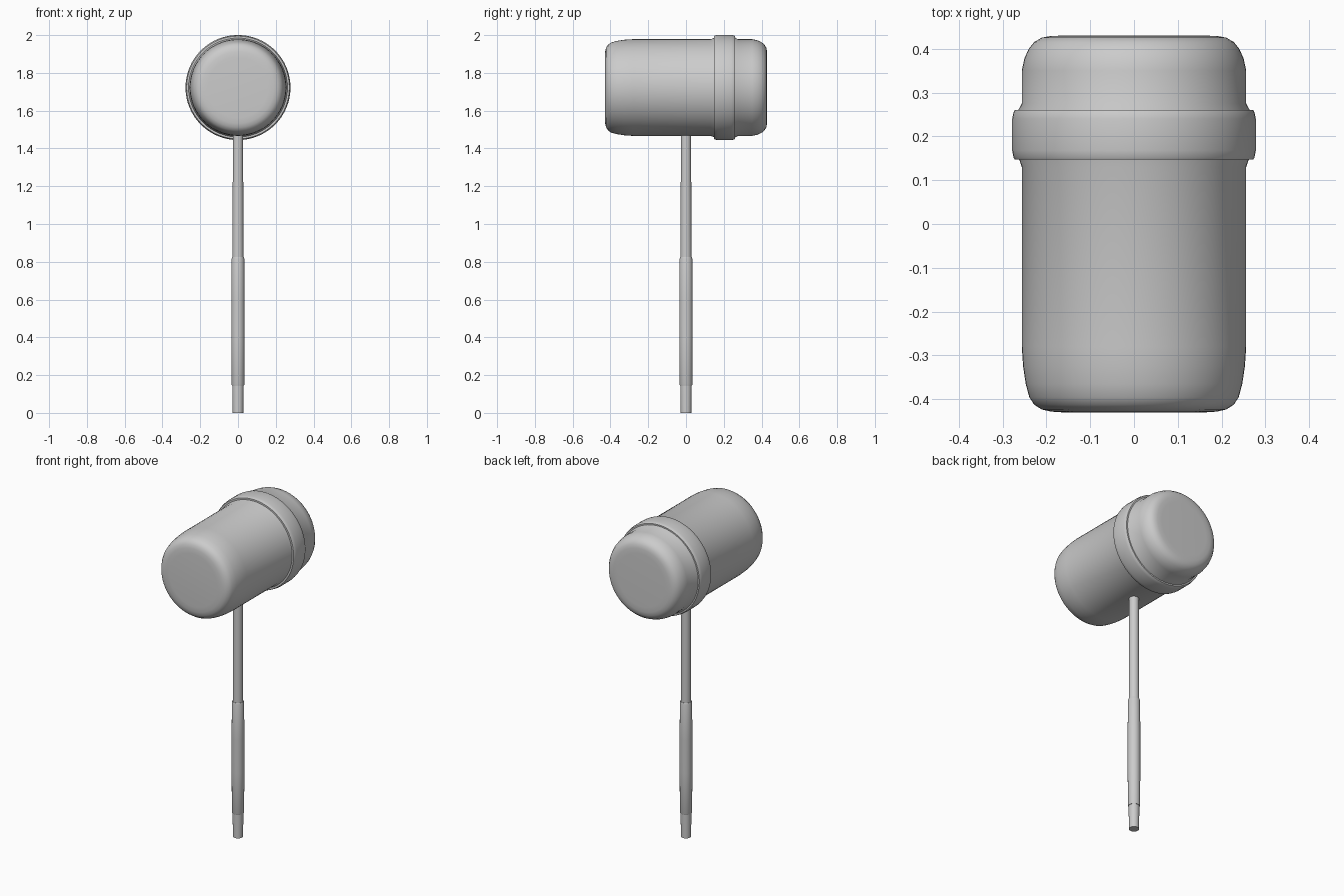
import bpy, bmesh, math
from mathutils import Matrix

if "Cube" in bpy.data.objects:
    bpy.data.objects.remove(bpy.data.objects["Cube"])

HEAD_Z = 1.7225


def lathe(name, profile, sides, matrix=None, closed=False):
    """Spin (radius, height) points around z, then place with matrix."""
    bm = bmesh.new()
    rings = [[bm.verts.new((r * math.cos(2 * math.pi * i / sides),
                            r * math.sin(2 * math.pi * i / sides), h))
              for i in range(sides)] for r, h in profile]
    pairs = list(zip(rings, rings[1:]))
    if closed:
        pairs.append((rings[-1], rings[0]))
    for a, b in pairs:
        for i in range(sides):
            j = (i + 1) % sides
            bm.faces.new((a[i], a[j], b[j], b[i]))
    if not closed:
        bm.faces.new(rings[0][::-1])
        bm.faces.new(rings[-1])
    if matrix:
        bm.transform(matrix)
    bmesh.ops.recalc_face_normals(bm, faces=bm.faces)
    mesh = bpy.data.meshes.new(name)
    bm.to_mesh(mesh)
    bm.free()
    obj = bpy.data.objects.new(name, mesh)
    bpy.context.collection.objects.link(obj)
    bpy.ops.object.select_all(action='DESELECT')
    obj.select_set(True)
    bpy.context.view_layer.objects.active = obj
    bpy.ops.object.shade_smooth_by_angle(angle=math.radians(35))
    return obj


# Lathe axis z -> world +y, raised to the head centre
along_y = Matrix.Translation((0, 0, HEAD_Z)) @ Matrix.Rotation(-math.pi / 2, 4, 'X')

# Rounded barrel head, flaring slightly where the band sits
lathe("mallet_head", [
    (0.16, -0.43), (0.19, -0.428), (0.211, -0.423), (0.228, -0.412),
    (0.239, -0.395), (0.247, -0.365), (0.253, -0.325), (0.256, -0.28),
    (0.256, 0.13), (0.262, 0.147), (0.265, 0.20), (0.264, 0.26),
    (0.256, 0.275), (0.256, 0.35), (0.250, 0.378), (0.240, 0.40),
    (0.228, 0.415), (0.211, 0.425), (0.19, 0.429), (0.16, 0.43)], 64, along_y)

# Raised band with softened rims
lathe("head_band", [
    (0.255, 0.147), (0.272, 0.147), (0.275, 0.152), (0.278, 0.168),
    (0.278, 0.240), (0.275, 0.255), (0.272, 0.26), (0.255, 0.26)],
    64, along_y, closed=True)

# Shaft running up into the head
lathe("shaft", [(0.028, 0.0), (0.030, 0.15), (0.029, 0.80), (0.027, 1.50)], 32)

# Thicker hand grip
lathe("grip", [(0.032, 0.145), (0.034, 0.15), (0.035, 0.40), (0.035, 0.60),
               (0.034, 0.815), (0.031, 0.825)], 32)
